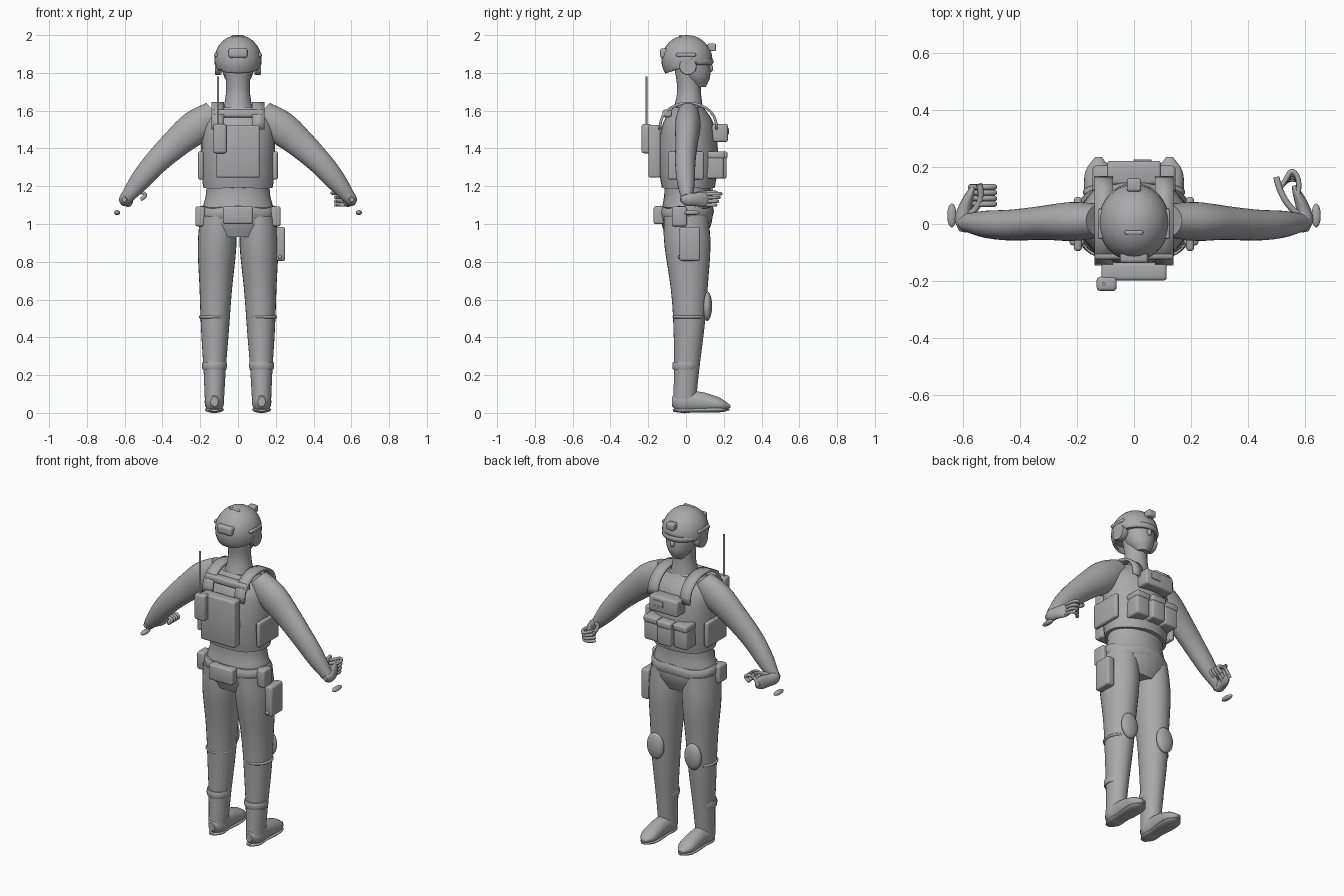
import bpy, bmesh, math
from mathutils import Vector, Matrix

if "Cube" in bpy.data.objects:
    bpy.data.objects.remove(bpy.data.objects["Cube"], do_unlink=True)

grey = bpy.data.materials.new("plain_grey")
grey.use_nodes = True
grey.diffuse_color = (.4, .4, .4, 1)
grey.node_tree.nodes["Principled BSDF"].inputs["Base Color"].default_value = grey.diffuse_color


def finish(name, bm, angle=45):
    """Turn a bmesh into a shaded, coloured object."""
    bmesh.ops.recalc_face_normals(bm, faces=bm.faces)
    mesh = bpy.data.meshes.new(name)
    bm.to_mesh(mesh)
    bm.free()
    mesh.materials.append(grey)
    ob = bpy.data.objects.new(name, mesh)
    bpy.context.collection.objects.link(ob)
    bpy.ops.object.select_all(action="DESELECT")
    ob.select_set(True)
    bpy.context.view_layer.objects.active = ob
    bpy.ops.object.shade_smooth_by_angle(angle=math.radians(angle))
    return ob


def add_shell(ob, thickness, offset):
    shell = ob.modifiers.new("shell", "SOLIDIFY")
    shell.thickness = thickness
    shell.offset = offset


def sample(keys, t):
    """Smooth value at t between evenly spaced keys."""
    last = len(keys) - 1
    if last == 0:
        return keys[0]
    i = min(int(t * last), last - 1)
    f = t * last - i
    before, a, b, after = (keys[max(0, min(last, i + k))] for k in (-1, 0, 1, 2))
    slope_a, slope_b = (b - before) / 2, (after - a) / 2
    ease = f * f * (3 - 2 * f)
    return (a * (1 - ease) + b * ease + slope_a * f * (1 - f) ** 2
            - slope_b * f * f * (1 - f))


def limb(name, path, widths, depths=(1,), wave=0, rings=20, sides=28):
    """Skin ellipses along a path; depths are ratios of the widths."""
    path = [Vector(p) for p in path]
    along = (path[-1] - path[0]).normalized()
    deep = Vector((0, 0, 1)) if abs(along.y) > .8 else Vector((0, 1, 0))
    wide = deep.cross(along).normalized()
    bm = bmesh.new()
    loops = []
    for k in range(rings + 1):
        t = k / rings
        centre, w, d = sample(path, t), sample(widths, t), sample(depths, t)
        loop = []
        for i in range(sides):
            a = math.tau * i / sides
            ripple = Vector((0, 0, wave * math.cos(4 * a)))
            loop.append(bm.verts.new(centre + wide * w * math.cos(a)
                                     + deep * w * d * math.sin(a) + ripple))
        loops.append(loop)
    for low, high in zip(loops, loops[1:]):
        for i in range(sides):
            j = (i + 1) % sides
            bm.faces.new((low[i], low[j], high[j], high[i]))
    bm.faces.new(loops[0])
    bm.faces.new(loops[-1])
    return finish(name, bm)


def disc(name, centre, direction, length, width, depth=1, wave=0):
    """Short rimmed drum with softened edges."""
    centre, half = Vector(centre), Vector(direction) * length / 2
    soft = width * .95
    return limb(name, (centre - half, centre + half), (soft, width, width, soft),
                (depth,), wave, rings=6)


def box(name, centre, size, bevel=.012):
    """Box with rounded edges."""
    bm = bmesh.new()
    place = Matrix.Translation(centre) @ Matrix.Diagonal((*size, 1))
    bmesh.ops.create_cube(bm, size=1, matrix=place)
    bmesh.ops.bevel(bm, geom=bm.edges[:], offset=min(bevel, min(size) * .4),
                    segments=3, profile=.5, affect="EDGES")
    return finish(name, bm)


def ball_mesh(centre, radii):
    bm = bmesh.new()
    place = Matrix.Translation(centre) @ Matrix.Diagonal((*radii, 1))
    bmesh.ops.create_uvsphere(bm, u_segments=32, v_segments=20, radius=1, matrix=place)
    return bm


def ball(name, centre, radii):
    return finish(name, ball_mesh(centre, radii))


def rod(name, points, radius):
    """Round wire through a soft curve."""
    curve = bpy.data.curves.new(name, "CURVE")
    curve.dimensions = "3D"
    curve.bevel_depth = radius
    curve.bevel_resolution = 3
    curve.use_fill_caps = True
    spline = curve.splines.new("NURBS")
    spline.points.add(len(points) - 1)
    for point, position in zip(spline.points, points):
        point.co = (*position, 1)
    spline.use_endpoint_u = True
    spline.order_u = 3
    curve.materials.append(grey)
    bpy.context.collection.objects.link(bpy.data.objects.new(name, curve))


def shoulder_strap(x, width, steps=14):
    """Band arching over the shoulder from back to chest."""
    bm = bmesh.new()
    rows = []
    for k in range(steps + 1):
        a = math.pi * k / steps
        y = .012 - .15 * math.cos(a)
        z = 1.5 + .14 * math.sin(a) ** .8
        rows.append([bm.verts.new((x + side * width / 2, y, z)) for side in (-1, 1)])
    for a, b in zip(rows, rows[1:]):
        bm.faces.new((a[0], a[1], b[1], b[0]))
    add_shell(finish("shoulder_strap", bm), .014, 0)


UP, ACROSS = (0, 0, 1), (1, 0, 0)

# Torso, vest and belt
limb("waist", [(0, 0, .93), (0, .01, 1.25)], (.16, .2, .17, .17), (.65, .75))
limb("vest", [(0, .012, 1.19), (0, .012, 1.62)], (.185, .192, .195, .185, .12), (.76, .8, .8, .72, .65), .003)
limb("collar", [(0, .015, 1.57), (0, .015, 1.64)], (.15, .1, .06), (.7, 1))
disc("belt", (0, .003, 1.06), UP, .06, .205, .7, .008)
box("back_yoke", (0, -.1, 1.585), (.28, .05, .04))

# Head and helmet
limb("neck", [(0, .01, 1.58), (0, .016, 1.7), (0, .01, 1.82)], (.085, .063, .07))
limb("face", [(0, .07, 1.725), (0, .04, 1.82), (0, .01, 1.93)], (.035, .075, .09, .08), (1, 1.1))
ball("nose", (0, .13, 1.825), (.014, .014, .02))
dome = ball_mesh((0, .005, 1.867), (.125, .135, .133))
bmesh.ops.bisect_plane(dome, geom=dome.verts[:] + dome.edges[:] + dome.faces[:],
                       plane_co=(0, 0, 1.83), plane_no=(0, .3, -1), clear_outer=True)
add_shell(finish("helmet", dome, 60), .012, -1)
disc("goggle_band", (0, .01, 1.86), UP, .034, .122, 1.1)
box("night_mount", (0, .137, 1.935), (.05, .045, .04), .008)
box("crown_patch", (0, -.03, 1.993), (.065, .015, .014))
box("helmet_rear_pocket", (0, -.11, 1.905), (.1, .055, .05))

# Gear on the torso and belt
box("back_panel", (0, -.167, 1.385), (.23, .063, .28))
box("radio", (-.096, -.21, 1.452), (.07, .05, .155))
rod("antenna", [(-.106, -.21, z) for z in (1.5, 1.6, 1.78)], .006)
for i in (-1, 0, 1):
    x, y = i * .098, .165 - .015 * abs(i)
    box("magazine_pouch", (x, y, 1.3), (.09, .1, .12))
    box("magazine_flap", (x, y, 1.365), (.095, .11, .04))
box("chest_pouch", (0, .18, 1.482), (.19, .084, .095))
box("chest_patch", (.03, .222, 1.49), (.065, .009, .035))
box("rear_belt_pouch", (0, -.143, 1.047), (.16, .057, .095))
box("holster", (.225, .02, .895), (.05, .11, .18))
ball("holster_knob", (.222, -.03, .825), (.012, .012, .012))

for s in (-1, 1):
    # Legs, bands and boots
    foot = s * .125
    limb("leg", [(s * .106, 0, 1.04), (s * .12, .018, .55), (foot, -.008, .05)],
         (.095, .102, .086, .074, .058, .05), (1.25, 1.15, 1.1, 1.2))
    disc("knee_band", (foot, .015, .508), UP, .014, .082, 1.05)
    disc("ankle_band", (foot, -.003, .25), UP, .04, .066, 1.05)
    ball("knee_pad", (foot, .112, .565), (.055, .026, .078))
    limb("boot", [(foot, -.074, .06), (foot, .08, .057), (foot, .235, .035)],
         (.02, .05, .048, .05, .046, .012), (1.3, 1.2, 1.1, .8, .6))
    limb("sole", [(foot, -.07, .013), (foot, .23, .018)],
         (.02, .045, .043, .05, .046, .015), (.3,))

    # Arms and hands
    limb("arm", [(s * .12, .012, 1.59), (s * .29, .006, 1.46), (s * .45, -.004, 1.31), (s * .595, .005, 1.135)],
         (.07, .09, .078, .066, .055, .033), (.8, .75, .85, .9))
    limb("palm", [(s * .602, -.028, 1.13), (s * .595, .05, 1.13), (s * .562, .135, 1.13)],
         (.012, .03, .025, .018, .008), (1.1, 1.4, 3))
    for i in range(4):
        if s > 0:
            z, reach = 1.1 + .02 * i, .16 + .012 * i
            rod("open_finger", [(.575, .1, z), (.585, .15, z), (.555, reach, z),
                                (.53, .15, z), (.515, .13, z)], .009)
        else:
            y = .07 + .02 * i
            rod("curled_finger", [(-.575, y, 1.12), (-.55, y, 1.17), (-.51, y, 1.17),
                                  (-.48, y, 1.15), (-.515, y, 1.13)], .01)
    tip = (.5, .165, 1.165) if s > 0 else (-.545, .14, 1.18)
    rod("thumb", [(s * .585, .03, 1.15), (s * .52, .07, 1.17), tip], .011)
    ball("floating_disc", (s * .64, .03, 1.06), (.016, .042, .013))

    # Straps, side gear and earphones
    shoulder_strap(s * .107, .065)
    box("side_pouch", (s * .197, 0, 1.31), (.028, .19, .15))
    box("side_belt_pouch", (s * .2, -.035, 1.04), (.052, .08, .105))
    disc("earphone", (s * .105, .01, 1.835), ACROSS, .036, .046)
    box("helmet_rail", (s * .115, 0, 1.895), (.024, .105, .02))
